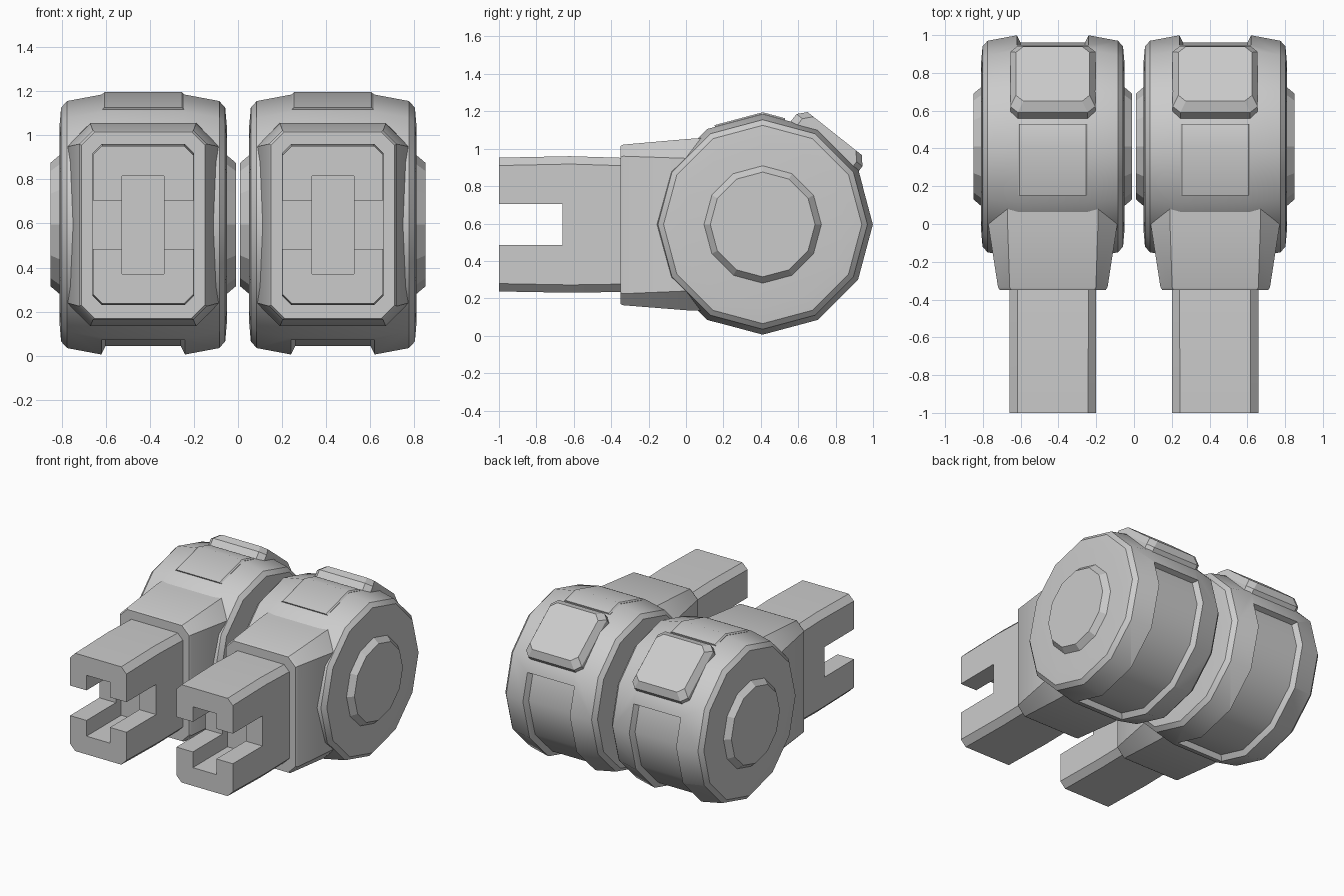
import bpy, bmesh
from math import cos, sin, radians

if "Cube" in bpy.data.objects:
    bpy.data.objects.remove(bpy.data.objects["Cube"])

CX, CY, CZ = 0.43, 0.41, 0.595      # centre of the right-hand drum


def link(name, rings, loop=False):
    """Skin a list of equal-length point rings; cap the ends unless looped."""
    bm = bmesh.new()
    vs = [[bm.verts.new(p) for p in r] for r in rings]
    n, m = len(vs[0]), len(vs)
    for i in range(m if loop else m - 1):
        a, b = vs[i], vs[(i + 1) % m]
        for j in range(n):
            k = (j + 1) % n
            bm.faces.new((a[j], a[k], b[k], b[j]))
    if not loop:
        bm.faces.new(vs[0])
        bm.faces.new(vs[-1])
    bmesh.ops.recalc_face_normals(bm, faces=bm.faces)
    me = bpy.data.meshes.new(name)
    bm.to_mesh(me)
    bm.free()
    ob = bpy.data.objects.new(name, me)
    bpy.context.collection.objects.link(ob)
    return ob


def polar(x, r, deg):
    """Point on a 12-sided drum surface with corner radius r."""
    off = (deg % 30) - 15
    r *= cos(radians(15)) / cos(radians(off))
    return (CX + x, CY + r * cos(radians(deg)), CZ + r * sin(radians(deg)))


def lathe(name, profile):
    """Turned 12-sided solid about the x axis; profile is (x, r) end to end."""
    return link(name, [[polar(x, r, a) for a in range(0, 360, 30)] for x, r in profile])


def arc(name, section, a0, a1):
    """Section of (x, r) points swept round part of the drum."""
    angles = [a0] + [a for a in range(-180, 181, 30) if a0 < a < a1] + [a1]
    return link(name, [[polar(x, r, a) for x, r in section] for a in angles])


def octagon(hx, lo, hi, c):
    return [(-hx, lo + c), (-hx + c, lo), (hx - c, lo), (hx, lo + c),
            (hx, hi - c), (hx - c, hi), (-hx + c, hi), (-hx, hi - c)]


def loft_y(name, sections):
    """Chamfered box along y from (y, half width, z low, z high, chamfer)."""
    return link(name, [[(CX + x, y, z) for x, z in octagon(*s)] for y, *s in sections])


def box(name, hx, y0, y1, z0, z1):
    return link(name, [[(CX - hx, y, z0), (CX + hx, y, z0), (CX + hx, y, z1), (CX - hx, y, z1)]
                       for y in (y0, y1)])


def cut(ob, cutter):
    bpy.context.view_layer.objects.active = ob
    mod = ob.modifiers.new("cut", 'BOOLEAN')
    mod.operation, mod.solver, mod.object = 'DIFFERENCE', 'EXACT', cutter
    bpy.ops.object.modifier_apply(modifier=mod.name)
    bpy.data.objects.remove(cutter)


def finish(ob, angle=32):
    bpy.ops.object.select_all(action='DESELECT')
    ob.select_set(True)
    bpy.context.view_layer.objects.active = ob
    bpy.ops.object.shade_smooth_by_angle(angle=radians(angle))
    mod = ob.modifiers.new("other_side", 'MIRROR')
    mod.use_axis[0] = True


# drum with crowned rim
half = [(0.185, 0.59), (0.345, 0.56), (0.372, 0.53), (0.38, 0.44)]
drum = lathe("drum", [(-x, r) for x, r in reversed(half)] + half)

# recessed band under and behind the drum
cut(drum, arc("band_cutter", [(-0.17, 0.55), (0.17, 0.55), (0.215, 0.64), (-0.215, 0.64)], -115, 20))
finish(drum)

# raised hubs on both drum faces
hub = lathe("hub", [(-0.42, 0.28), (-0.375, 0.318), (0.375, 0.318), (0.42, 0.28)])
finish(hub, 20)

# thin panel on top of the drum
panel = arc("top_panel", [(-0.185, 0.55), (0.185, 0.55), (0.185, 0.592), (0.175, 0.6),
                          (-0.175, 0.6), (-0.185, 0.592)], 78, 116)
finish(panel)

# tilted pad on the upper back, bevelled with clipped corners
ca, sa = cos(radians(51.6)), sin(radians(51.6))
rings = []
for d, hx, hl in ((0.50, 0.225, 0.225), (0.575, 0.225, 0.225), (0.62, 0.195, 0.185)):
    rings.append([(CX + x, CY + d * ca - t * sa, CZ + d * sa + t * ca)
                  for x, t in octagon(hx, -hl, hl, 0.04)])
finish(link("back_pad", rings), 20)

# tapered neck in front of the drum
neck = loft_y("neck", [(-0.35, 0.28, 0.17, 1.015, 0.06), (-0.335, 0.29, 0.163, 1.022, 0.062),
                       (0.02, 0.345, 0.135, 1.053, 0.105), (0.15, 0.345, 0.135, 1.06, 0.105)])
finish(neck)

# forked front block with a cross-shaped slot
fork = loft_y("fork", [(-1.0, 0.228, 0.237, 0.952, 0.042), (-0.62, 0.23, 0.23, 0.96, 0.042),
                       (-0.3, 0.23, 0.235, 0.95, 0.042)])
cut(fork, box("side_slot_cutter", 0.4, -1.1, -0.66, 0.485, 0.705))
cut(fork, box("upright_slot_cutter", 0.095, -1.1, -0.6, 0.37, 0.815))
finish(fork, 25)
